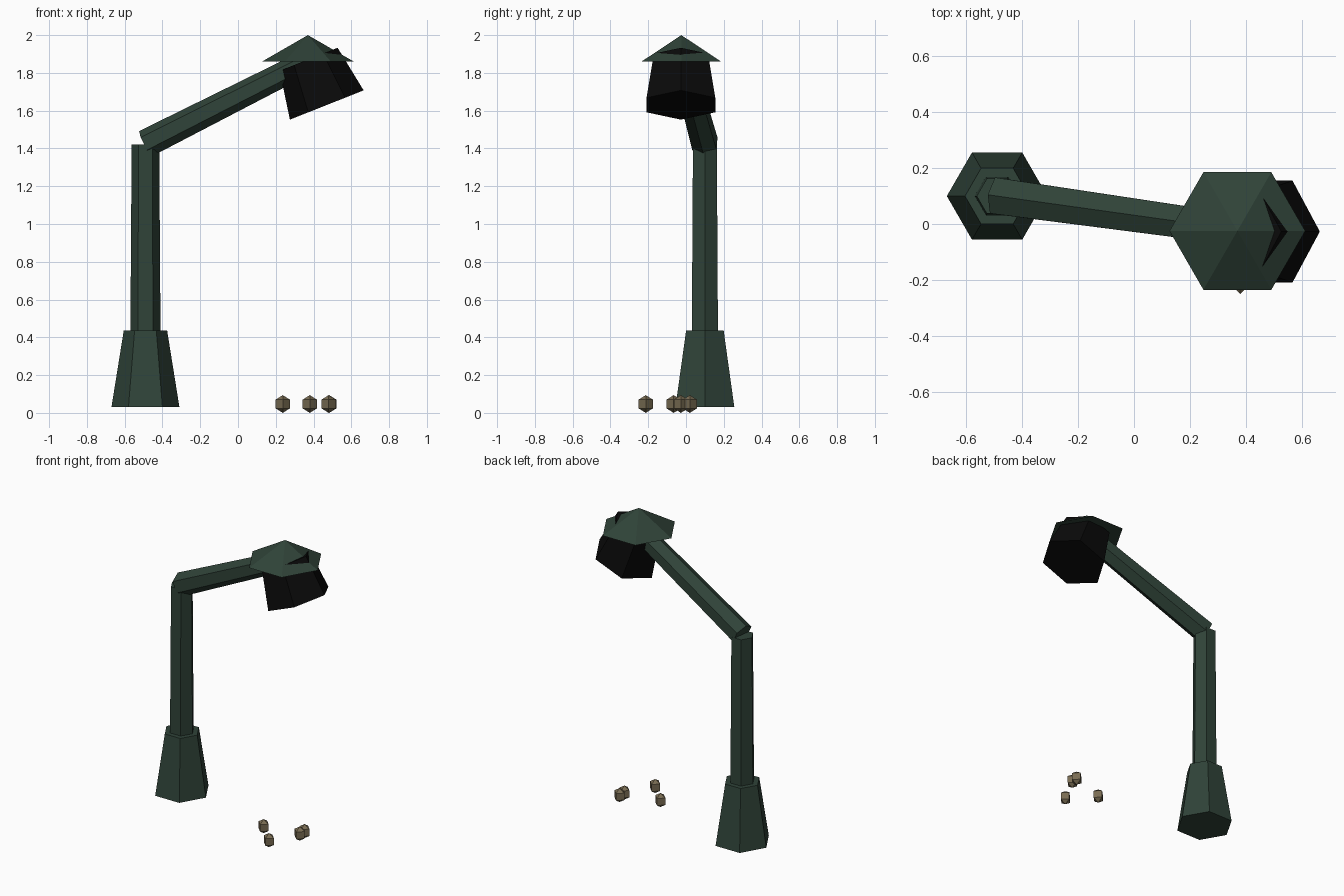
import bpy
from mathutils import Vector, Matrix

cube = bpy.data.objects.get("Cube")
if cube:
    bpy.data.objects.remove(cube, do_unlink=True)


def material(name, colour):
    m = bpy.data.materials.new(name)
    m.use_nodes = True
    m.diffuse_color = (*colour, 1)
    m.node_tree.nodes["Principled BSDF"].inputs["Base Color"].default_value = (*colour, 1)
    return m


green = material("dark green metal", (0.029, 0.056, 0.040))
black = material("black lamp", (0.003, 0.003, 0.003))
sand = material("sandy stone", (0.19, 0.15, 0.085))


def tapered(name, start, end, r1, r2, mat, toward=(1, 0, 0), sides=6):
    """Flat-sided tapered prism from start to end, one corner facing 'toward'."""
    start, end = Vector(start), Vector(end)
    axis = end - start
    bpy.ops.mesh.primitive_cone_add(vertices=sides, radius1=r1, radius2=r2, depth=axis.length)
    ob = bpy.context.object
    ob.name = name
    z = axis.normalized()
    side = Vector(toward)
    y = (side - z * side.dot(z)).normalized()   # primitive has a corner on +y
    x = y.cross(z)
    rot = Matrix((x, y, z)).transposed().to_4x4()
    ob.matrix_world = Matrix.Translation((start + end) / 2) @ rot
    ob.data.materials.append(mat)
    return ob


# Post: flared foot, column, sloping arm
px, py = -0.49, 0.10
tapered("post_foot", (px, py, 0.03), (px, py, 0.435), 0.18, 0.115, green)
tapered("post_column", (px, py, 0.40), (px, py, 1.42), 0.08, 0.073, green)
tapered("arm", (px, py, 1.425), (0.37, -0.02, 1.86), 0.075, 0.064, green, toward=(0, 0, 1))

# Tilted lamp head, with its upper corner poking through the shade
tapered("lamp_head", (0.47, -0.027, 1.63), (0.374, -0.027, 1.872), 0.21, 0.165, black)

# Six-sided pointed shade
tapered("lamp_shade", (0.37, -0.025, 1.86), (0.37, -0.025, 2.0), 0.243, 0, green)

# Small eight-sided stones on the ground
stones = [(0.38, -0.213), (0.237, -0.065), (0.48, -0.027), (0.483, 0.02)]
for i, (sx, sy) in enumerate(stones):
    bpy.ops.mesh.primitive_uv_sphere_add(segments=4, ring_count=2, radius=1,
                                         location=(sx, sy, 0.047))
    stone = bpy.context.object
    stone.name = f"stone_{i + 1}"
    stone.scale = (0.043, 0.043, 0.047)
    stone.data.materials.append(sand)
